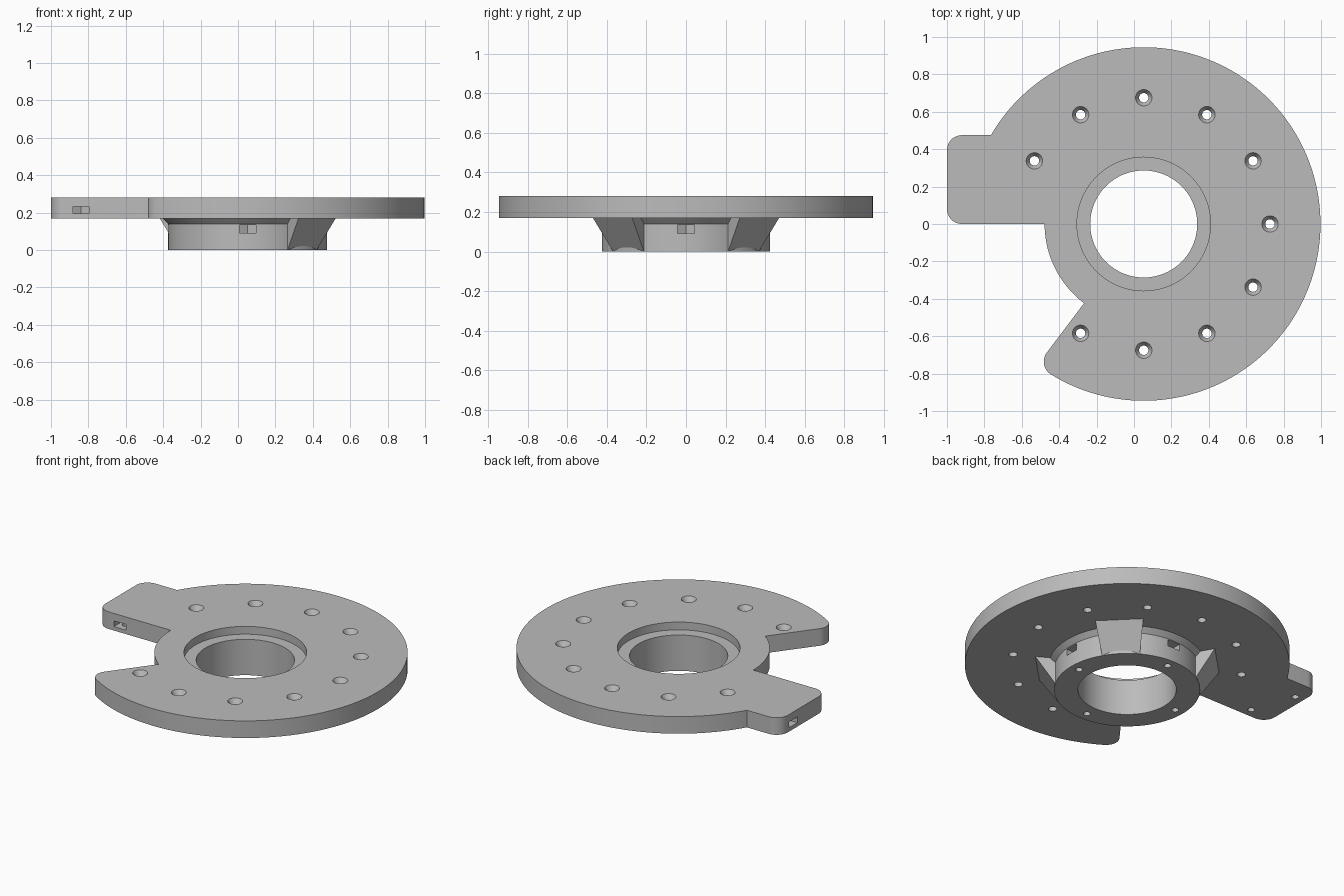
import bpy, bmesh, math
from math import cos, sin, radians

cube = bpy.data.objects.get("Cube")
if cube:
    bpy.data.objects.remove(cube, do_unlink=True)

CX = 0.052                 # centre of the disc
R = 0.945                  # disc radius
Z0, Z1 = 0.17, 0.28        # plate underside and top

grey = bpy.data.materials.new("plain grey")
grey.use_nodes = True
grey.diffuse_color = (0.5, 0.5, 0.5, 1)
grey.node_tree.nodes["Principled BSDF"].inputs["Base Color"].default_value = (0.5, 0.5, 0.5, 1)


def loft(name, rings):
    """Closed solid through rings of equal point count."""
    bm = bmesh.new()
    loops = [[bm.verts.new(p) for p in ring] for ring in rings]
    n = len(rings[0])
    for a, b in zip(loops, loops[1:]):
        for i in range(n):
            j = (i + 1) % n
            bm.faces.new((a[i], a[j], b[j], b[i]))
    bm.faces.new(loops[0][::-1])
    bm.faces.new(loops[-1])
    bmesh.ops.recalc_face_normals(bm, faces=bm.faces)
    mesh = bpy.data.meshes.new(name)
    bm.to_mesh(mesh)
    bm.free()
    mesh.materials.append(grey)
    obj = bpy.data.objects.new(name, mesh)
    bpy.context.collection.objects.link(obj)
    return obj


def arc(x, y, r, a0, a1, n):
    return [(x + r * cos(radians(a0 + (a1 - a0) * i / n)),
             y + r * sin(radians(a0 + (a1 - a0) * i / n))) for i in range(n + 1)]


def prism(name, pts, z0, z1):
    return loft(name, [[(x, y, z) for x, y in pts] for z in (z0, z1)])


def lathe(name, profile, x=CX, y=0, n=128):
    return loft(name, [[(px, py, z) for px, py in arc(x, y, r, 0, 360, n)[:-1]]
                       for r, z in profile])


def cut(obj, cutter):
    cutter.hide_render = True
    mod = obj.modifiers.new("cut", 'BOOLEAN')
    mod.operation, mod.solver, mod.object = 'DIFFERENCE', 'EXACT', cutter
    bpy.context.view_layer.objects.active = obj
    bpy.ops.object.modifier_apply(modifier=mod.name)
    bpy.data.objects.remove(cutter, do_unlink=True)


def nut_pocket(obj, x, y, angle, z0, z1, base):
    """Slot open towards angle with a pointed end, plus a screw hole from below."""
    c, s = cos(radians(angle)), sin(radians(angle))
    local = [(0.1, -0.043), (0.1, 0.043), (-0.025, 0.043), (-0.05, 0), (-0.025, -0.043)]
    cut(obj, prism("slot_cutter", [(x + u * c - v * s, y + u * s + v * c) for u, v in local], z0, z1))
    cut(obj, lathe("screw_cutter", [(0.021, base - 0.05), (0.021, z0 + 0.01)], x, y, 24))


# Plate outline: disc, rounded tab, inner notch arc, rounded lobe
FIL, NOTCH, TAB = 0.08, 0.53, 0.475
lobe = 233
turn = math.degrees(math.asin(FIL / (R - FIL)))
tab_angle = 180 - math.degrees(math.asin(TAB / R))
lobe_x = CX + (R - FIL) * cos(radians(lobe + turn))
lobe_y = (R - FIL) * sin(radians(lobe + turn))
outline = arc(CX, 0, R, lobe + turn - 360, tab_angle, 160)
outline += arc(FIL - 1, TAB - FIL, FIL, 90, 180, 12)
outline += arc(FIL - 1, FIL, FIL, 180, 270, 12)
outline += arc(CX, 0, NOTCH, 180, lobe, 28)
outline += arc(lobe_x, lobe_y, FIL, lobe - 90, lobe + turn, 16)[:-1]
plate = prism("plate", outline, Z0, Z1)

# Plate bore, recess and countersunk holes
cut(plate, lathe("bore_cutter", [(0.286, 0.1), (0.286, 0.25)]))
cut(plate, lathe("recess_cutter", [(0.357, 0.23), (0.357, 0.35)]))
for k in range(12):
    if k in (6, 7):
        continue
    a = radians(30 * k)
    cut(plate, lathe("hole_cutter", [(0.025, 0.1), (0.025, 0.25), (0.044, Z1), (0.044, 0.32)],
                     CX + 0.675 * cos(a), 0.675 * sin(a), 32))

# Nut pockets in the tab
nut_pocket(plate, -0.84, 0.06, 270, 0.195, 0.232, Z0)
nut_pocket(plate, -0.94, 0.34, 180, 0.195, 0.232, Z0)

# Hub with flared collar under the plate
hub = lathe("hub", [(0.425, 0), (0.425, 0.14), (0.455, Z0)])
cut(hub, lathe("bore_cutter", [(0.286, -0.1), (0.286, 0.25)]))
for k in range(4):
    a = radians(90 * k)
    nut_pocket(hub, CX + 0.365 * cos(a), 0.365 * sin(a), 90 * k, 0.092, 0.135, 0)

# Three flared braces between hub and plate
for label, mid in (("back_left", 45), ("back_right", 135), ("front_left", 315)):
    rings = []
    for r, z in ((0.425, 0), (0.543, Z0)):
        rings.append([(x, y, z) for x, y in
                      arc(CX, 0, 0.38, mid - 15, mid + 15, 1) + arc(CX, 0, r, mid + 15, mid - 15, 1)])
    loft(label + "_brace", rings)

# Smooth the round walls, keep the edges crisp
bpy.ops.object.select_all(action='DESELECT')
for obj in (plate, hub):
    obj.select_set(True)
bpy.context.view_layer.objects.active = plate
bpy.ops.object.shade_smooth_by_angle(angle=radians(25))
